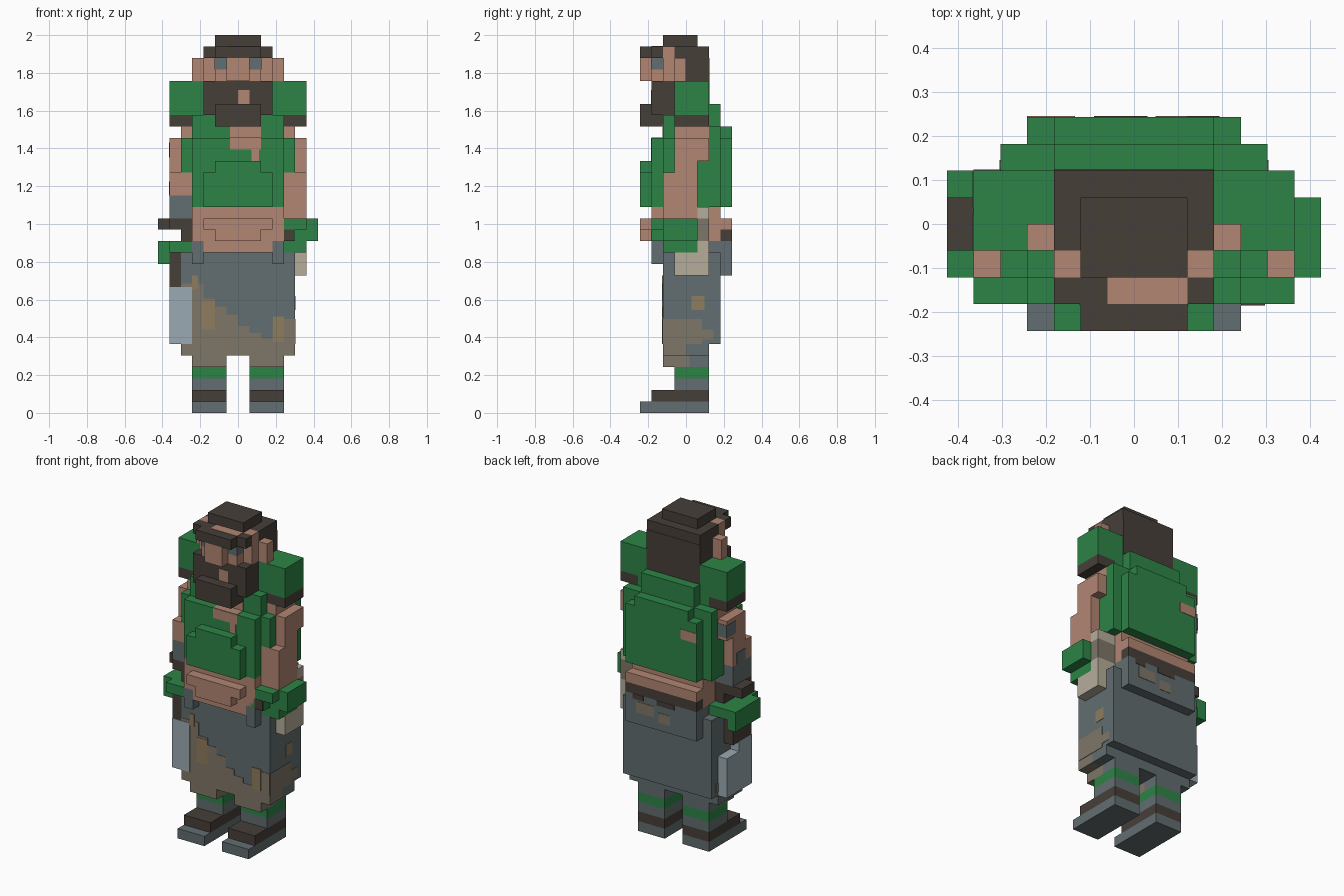
import bpy, bmesh

if "Cube" in bpy.data.objects:
    bpy.data.objects.remove(bpy.data.objects["Cube"])

U = 2 / 33  # size of one block


def linear(c):
    c /= 255
    return c / 12.92 if c <= 0.04045 else ((c + 0.055) / 1.055) ** 2.4


COLOURS = {
    "green": (45, 132, 70), "dark": (70, 63, 57), "skin": (178, 134, 115),
    "slate": (98, 109, 112), "tan": (127, 118, 103), "beige": (182, 173, 155),
    "steel": (155, 170, 178), "brown": (143, 124, 94),
}
MATS = {}
for name, rgb in COLOURS.items():
    m = bpy.data.materials.new(name)
    m.use_nodes = True
    col = [linear(c) for c in rgb] + [1]
    m.diffuse_color = col
    m.node_tree.nodes["Principled BSDF"].inputs["Base Color"].default_value = col
    MATS[name] = m


def part(name, *boxes):
    """One object from blocks: (colour, x0, x1, y0, y1, z0, z1) in block units."""
    bm = bmesh.new()
    used = []
    for colour, *b in boxes:
        if colour not in used:
            used.append(colour)
        v = [bm.verts.new((x * U, y * U, z * U))
             for z in b[4:6] for y in b[2:4] for x in b[0:2]]
        for f in ((0, 2, 3, 1), (4, 5, 7, 6), (0, 1, 5, 4),
                  (2, 6, 7, 3), (0, 4, 6, 2), (1, 3, 7, 5)):
            bm.faces.new([v[i] for i in f]).material_index = used.index(colour)
    me = bpy.data.meshes.new(name)
    bm.to_mesh(me)
    bm.free()
    for c in used:
        me.materials.append(MATS[c])
    ob = bpy.data.objects.new(name, me)
    bpy.context.collection.objects.link(ob)
    return ob


def pair(name, *boxes):
    """The same part on both sides."""
    part("left_" + name, *boxes)
    part("right_" + name, *[(c, -x1, -x0, *r) for c, x0, x1, *r in boxes])


T = 0.04  # how far painted plates stand out, in blocks


def front(c, x0, x1, z0, z1, y):
    return (c, x0, x1, y - T, y + T, z0, z1)


def back(c, x0, x1, z0, z1, y):
    return front(c, x0, x1, z0, z1, y)


def side(c, y0, y1, z0, z1, x):
    return (c, x - T, x + T, y0, y1, z0, z1)


# Boots and legs
pair("leg",
     ("slate", 1, 4, -4, 2, 0, 1),
     ("dark", 1, 4, -3, 2, 1, 2),
     ("slate", 1, 4, -1, 2, 2, 3),
     ("green", 1, 4, -1, 2, 3, 4),
     ("tan", 1, 4, -2, 0.3, 4, 5),
     ("slate", 1, 4, 0.3, 2, 4, 5))

# Long skirt with a hem and a raised rear fold
part("skirt",
     ("tan", -5, 5, -2, 0, 5, 6),
     ("slate", -5, 5, 0, 2, 5, 6),
     ("slate", -5, 5, -2, 3, 6, 12),
     ("slate", -4, 4, -2, 3, 12, 15),
     ("slate", -5, 5, -2, 3, 12, 14),
     ("slate", -4, 4, 3, 4, 12, 15),
     ("slate", -4, -3, -3, -2, 13, 15),
     ("slate", 3, 4, -3, -2, 13, 15))

# Muddy stains along the hem
tops = (11.3, 11.3, 10, 9.3, 8.6, 7.6, 7, 6.5, 7.7, 8.2)
part("mud_front", *[front("tan", i - 5, i - 4, 6, h, -2) for i, h in enumerate(tops)])
part("mud_spots",
     front("brown", -3.2, -2, 7.3, 9.8, -2 - T),
     front("brown", 3.05, 4, 6.2, 8.4, -2 - T),
     front("brown", -4, -3.5, 10.8, 12, -2 - T),
     side("brown", 0.5, 1.6, 9, 10.2, 5))
for s, n in ((1, "left"), (-1, "right")):
    part("mud_" + n,
         side("tan", -2, 0.2, 6, 8.2, 5 * s),
         side("tan", 0.2, 1.4, 6, 8.2, 5 * s),
         side("tan", 1.4, 2.4, 6.4, 7.3, 5 * s))
part("rear_stains",
     back("tan", 0.8, 2.8, 13.2, 14.3, 4),
     back("tan", -1, 0.3, 12.8, 13.8, 4),
     back("dark", 2, 3.2, 14.5, 15, 4),
     back("dark", -1.5, 0.5, 14.5, 15, 4))

# Bare belly with the waistband behind it
part("belly",
     ("skin", -4, 4, -2, 3, 15, 18),
     ("skin", -3, 3, -3, -2, 14, 18),
     ("skin", -4, -3, -3, -2, 15, 18),
     ("skin", 3, 4, -3, -2, 15, 18),
     ("skin", -3, 3, -4, -3, 16, 17),
     ("skin", -2, 2, -4, -3, 15, 16),
     ("dark", -4, 4, 3, 4, 15, 16),
     ("skin", -4, 4, 3, 4, 16, 17))

# Vest, stepped at the chest and back
part("vest",
     ("green", -4, 4, -2, 2, 18, 26),
     ("green", -5, 5, -2, -1, 21, 24),
     ("green", -4, 4, -3, -2, 18, 24),
     ("green", -3, 3, -4, -3, 18, 21),
     ("green", -2, 2, -4, -3, 21, 22),
     ("green", -5, 5, 1, 3, 18, 22),
     ("green", -5, 5, 2, 3, 22, 25),
     ("green", -3, 3, 2, 3, 25, 27),
     ("green", -4, 4, 3, 4, 18, 24),
     ("green", -3, 3, 3, 4, 24, 25))
part("bare_patches",
     front("skin", -0.7, 2, 23, 24, -3),
     front("skin", -0.7, 2, 24, 25.2, -2),
     front("skin", 1.2, 1.85, 21.1, 23, -3),
     back("skin", -4, -2.2, 22, 23, 4),
     ("skin", -0.7, 2, -3, -2, 24 - T, 24 + T))

# Arms
pair("upper_arm",
     ("skin", 4, 5, -1, 2, 24, 25),
     ("skin", 4, 6, -1, 2, 22, 24),
     ("skin", 4, 6, -1, 1, 19, 22),
     ("skin", 5, 6, -2, -1, 19, 21),
     ("skin", 4, 5, -2, -1, 19, 21))
part("left_forearm", ("skin", 4, 6, -2, 1, 17, 19))
part("right_forearm",
     ("slate", -6, -4, -2, 1, 17, 19),
     side("slate", 0.6, 2, 22.3, 23.6, -6),
     back("slate", -6, -5, 22.3, 23.6, 2),
     side("slate", -1, 0.4, 19, 20.2, -6))
pair("shoulder_pad",
     ("green", 3, 6, -1, 2, 26, 29),
     ("dark", 4, 6, -1, 2, 25, 26))

# Gloves, pouch and bracer
part("left_glove",
     ("green", 4, 6, -2, 1, 14, 17),
     ("green", 6, 7, -2, 1, 15, 17),
     ("green", 4, 6, -3, -2, 16, 17),
     ("green", 3, 5, -3, -2, 15, 16),
     front("dark", 4, 4.9, 15, 16, -3))
part("pouch",
     ("beige", 4, 6, -1, 2, 12, 14),
     ("beige", 4, 6, 1, 2, 14, 15),
     ("tan", 4, 6, 1, 2, 15, 17),
     ("beige", 4, 6, 1, 2, 17, 18))
part("bracer",
     ("dark", -7, -4, -1, 1, 16, 17),
     ("dark", -6, -4, -2, 1, 16, 17),
     ("dark", -5, -4, -2, 1, 15, 16))
part("right_glove",
     ("green", -7, -6, -2, 2, 13, 15),
     ("green", -6, -4, -3, 2, 14, 15))

# Broad blade hanging at the side
part("blade",
     ("dark", -6, -4, -2, 1, 11, 14),
     ("steel", -6, -4, -2 - 2 * T, 2, 6, 10),
     ("steel", -6, -4, -2 - 2 * T, 0, 10, 11))

# Head
part("head",
     ("skin", -2, 2, -2, 2, 25, 29),
     ("skin", -3, 3, -2, -1, 29, 32),
     ("skin", -3, 3, -1, 0, 28, 31),
     ("skin", -2, 2, -3, -2, 29, 31),
     ("skin", -1, 1, -4, -3, 29, 31))
pair("ear", ("skin", 3, 4, -1, 0, 29, 31))
pair("eye", ("slate", 1, 2 + T, -3 - T, -2, 30, 31))
part("hair",
     ("dark", -2, 2, -2, 1, 32, 33),
     ("dark", -3, 3, -1, 2, 31, 32),
     ("dark", -3, 3, 0, 2 + T, 27, 31))
part("brow",
     ("dark", -3, 3, -3, -2, 31, 32),
     ("dark", -2, 2, -4, -3, 31, 32),
     ("skin", -1, 2, -3, -2, 32 - T, 32 + T))
part("beard",
     ("dark", -3, 3, -3, -1, 26, 29),
     ("dark", -2, 2, -4, -2, 25, 27))
part("mouth", front("skin", 0, 1, 27, 28.2, -3))
